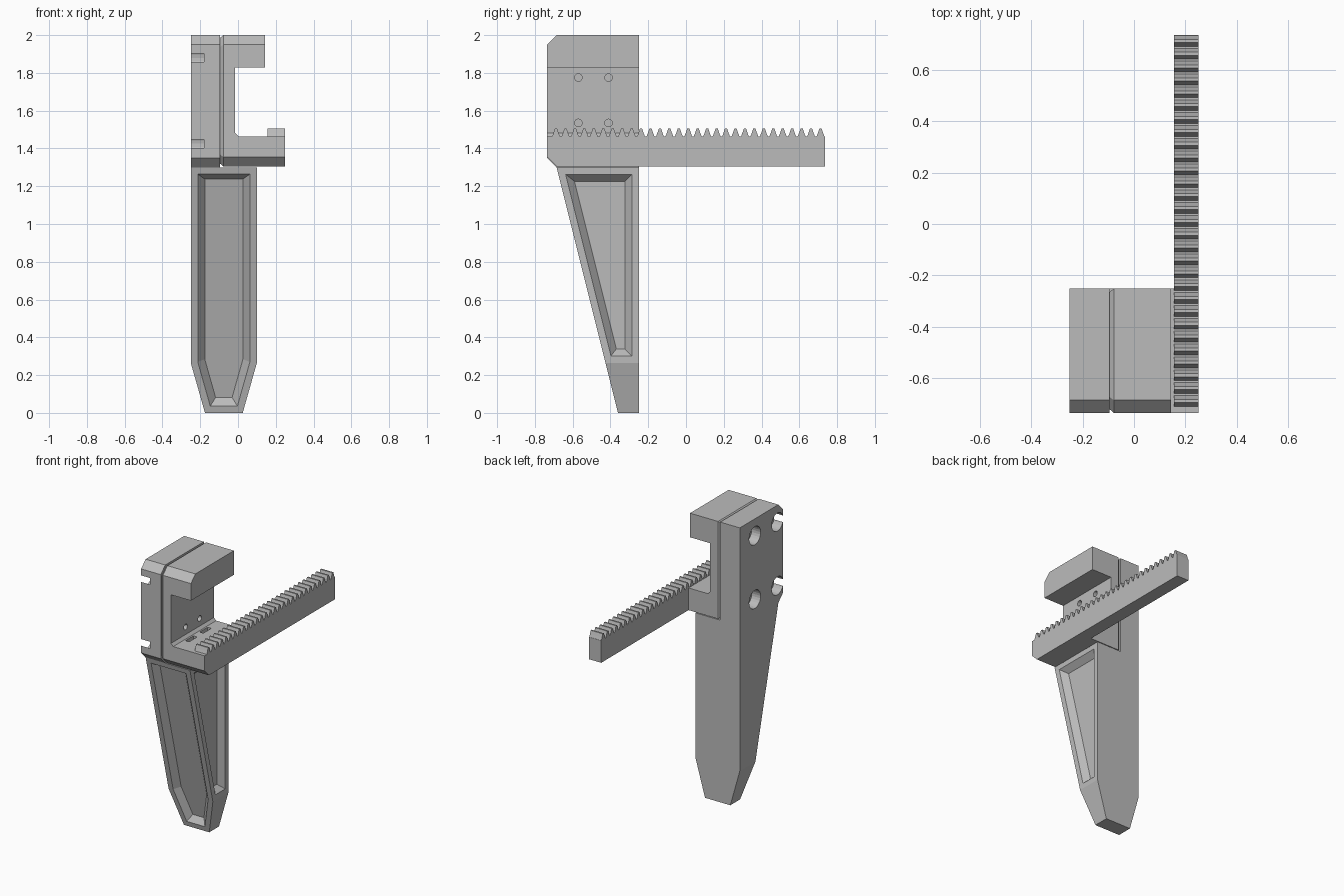
import bpy, bmesh
from mathutils import Matrix, Vector

cube = bpy.data.objects.get("Cube")
if cube:
    bpy.data.objects.remove(cube, do_unlink=True)

grey = bpy.data.materials.new("plain_grey")
grey.use_nodes = True
grey.diffuse_color = (0.5, 0.5, 0.5, 1)
grey.node_tree.nodes["Principled BSDF"].inputs["Base Color"].default_value = (0.5, 0.5, 0.5, 1)

FRONT, BACK = -0.735, -0.25      # depth range of the jaw and plate
BASE, TOP = 1.305, 2.0           # height range of the jaw and plate
CHAMFER = 0.05


def prism(points, axis, lo, hi):
    """Extrude a closed profile along x (points are y, z) or y (points are x, z)."""
    bm = bmesh.new()
    place = (lambda a, b, d: (d, a, b)) if axis == "x" else (lambda a, b, d: (a, d, b))
    ends = [[bm.verts.new(place(a, b, d)) for a, b in points] for d in (lo, hi)]
    for ring in ends:
        bm.faces.new(ring)
    n = len(points)
    for i in range(n):
        j = (i + 1) % n
        bm.faces.new((ends[0][i], ends[0][j], ends[1][j], ends[1][i]))
    bmesh.ops.recalc_face_normals(bm, faces=bm.faces)
    return bm


def box(x0, x1, y0, y1, z0, z1):
    return prism([(x0, z0), (x1, z0), (x1, z1), (x0, z1)], "y", y0, y1)


def chamfer_front(bm):
    """Cut the outer top and bottom edges on the front."""
    edges = [e for e in bm.edges
             if all(v.co.y < FRONT + 0.001 for v in e.verts)
             and (all(v.co.z > TOP - 0.001 for v in e.verts)
                  or all(v.co.z < BASE + 0.001 for v in e.verts))]
    bmesh.ops.bevel(bm, geom=edges, offset=CHAMFER, segments=1, affect="EDGES")


def make(name, bm):
    mesh = bpy.data.meshes.new(name)
    bm.to_mesh(mesh)
    bm.free()
    mesh.materials.append(grey)
    obj = bpy.data.objects.new(name, mesh)
    bpy.context.collection.objects.link(obj)
    return obj


def cut(obj, name, bm):
    tool = make(name, bm)
    tool.hide_render = True
    tool.hide_viewport = True
    tool.display_type = "WIRE"
    mod = obj.modifiers.new(name, "BOOLEAN")
    mod.operation = "DIFFERENCE"
    mod.solver = "EXACT"
    mod.object = tool


def rod(x0, x1, y, z, radius):
    bm = bmesh.new()
    turn = Matrix.Translation(((x0 + x1) / 2, y, z)) @ Matrix.Rotation(1.570796, 4, "Y")
    bmesh.ops.create_cone(bm, cap_ends=True, segments=24, radius1=radius,
                          radius2=radius, depth=x1 - x0, matrix=turn)
    return bm


# Finger: tapered outline, sloping front, framed recesses on the front and inner side
outline = [(-0.175, 0), (0.025, 0), (0.1, 0.265), (0.1, 1.3), (-0.25, 1.3), (-0.25, 0.265)]
bm = prism(outline, "y", FRONT, BACK)
for v in bm.verts:
    if v.co.y < BACK - 0.01:
        v.co.y = -0.36 - 0.25 * v.co.z
bm.normal_update()
for direction in (Vector((0, -1, 0)), Vector((1, 0, 0))):
    face = max(bm.faces, key=lambda f: f.normal.dot(direction) + 0.01 * f.calc_area())
    bmesh.ops.inset_individual(bm, faces=[face], thickness=0.037, use_even_offset=True)
    bmesh.ops.inset_individual(bm, faces=[face], thickness=0.037, depth=-0.04,
                               use_even_offset=True)
    bm.normal_update()
make("finger", bm)

# Mounting plate with four screw pockets, the front pair open at the edge
bm = box(-0.25, -0.095, FRONT, BACK, 1.3, TOP)
for v in bm.verts:
    if v.co.z < BASE:
        v.co.z = BASE - 0.005
edges = [e for e in bm.edges if all(v.co.y < FRONT + 0.001 for v in e.verts)
         and abs(e.verts[0].co.z - e.verts[1].co.z) < 0.001]
bmesh.ops.bevel(bm, geom=edges, offset=CHAMFER, segments=1, affect="EDGES")
plate = make("mounting_plate", bm)
for y in (-0.42, -0.675):
    for z in (1.425, 1.88):
        cut(plate, "screw_pocket_cutter", rod(-0.3, -0.18, y, z, 0.065))

# C-shaped bracket
profile = [(-0.078, BASE), (0.155, BASE), (0.155, 1.463), (0.003, 1.463), (-0.015, 1.481),
           (-0.015, 1.828), (0.143, 1.828), (0.143, TOP), (-0.078, TOP)]
bm = prism(profile, "y", FRONT, BACK)
chamfer_front(bm)
bracket = make("bracket", bm)
for y in (-0.57, -0.41):
    for z in (1.535, 1.775):
        cut(bracket, "pin_hole_cutter", rod(-0.07, 0.03, y, z, 0.02))
    cut(bracket, "floor_slot_cutter", box(0.015, 0.045, y - 0.045, y + 0.045, 1.4, 1.5))

# Bevelled pad joining bracket and plate
bm = box(-0.096, -0.078, FRONT, BACK, BASE, TOP)
chamfer_front(bm)
mid_y, mid_z = (FRONT + BACK) / 2, (BASE + TOP) / 2
for v in bm.verts:
    if v.co.x < -0.09:
        v.co.y = mid_y + (v.co.y - mid_y) * 0.935
        v.co.z = mid_z + (v.co.z - mid_z) * 0.955
make("joining_pad", bm)

# Toothed rack
ROOT, TIP, PITCH = 1.463, 1.505, 0.05
profile = [(0.735, ROOT), (0.735, BASE), (FRONT, BASE), (FRONT, ROOT)]
for i in range(29):
    y = -0.688 + PITCH * i
    profile += [(y - 0.021, ROOT), (y - 0.014, ROOT + 0.018), (y - 0.006, TIP),
                (y + 0.006, TIP), (y + 0.014, ROOT + 0.018), (y + 0.021, ROOT)]
bm = prism(profile, "x", 0.155, 0.25)
chamfer_front(bm)
make("toothed_rack", bm)
